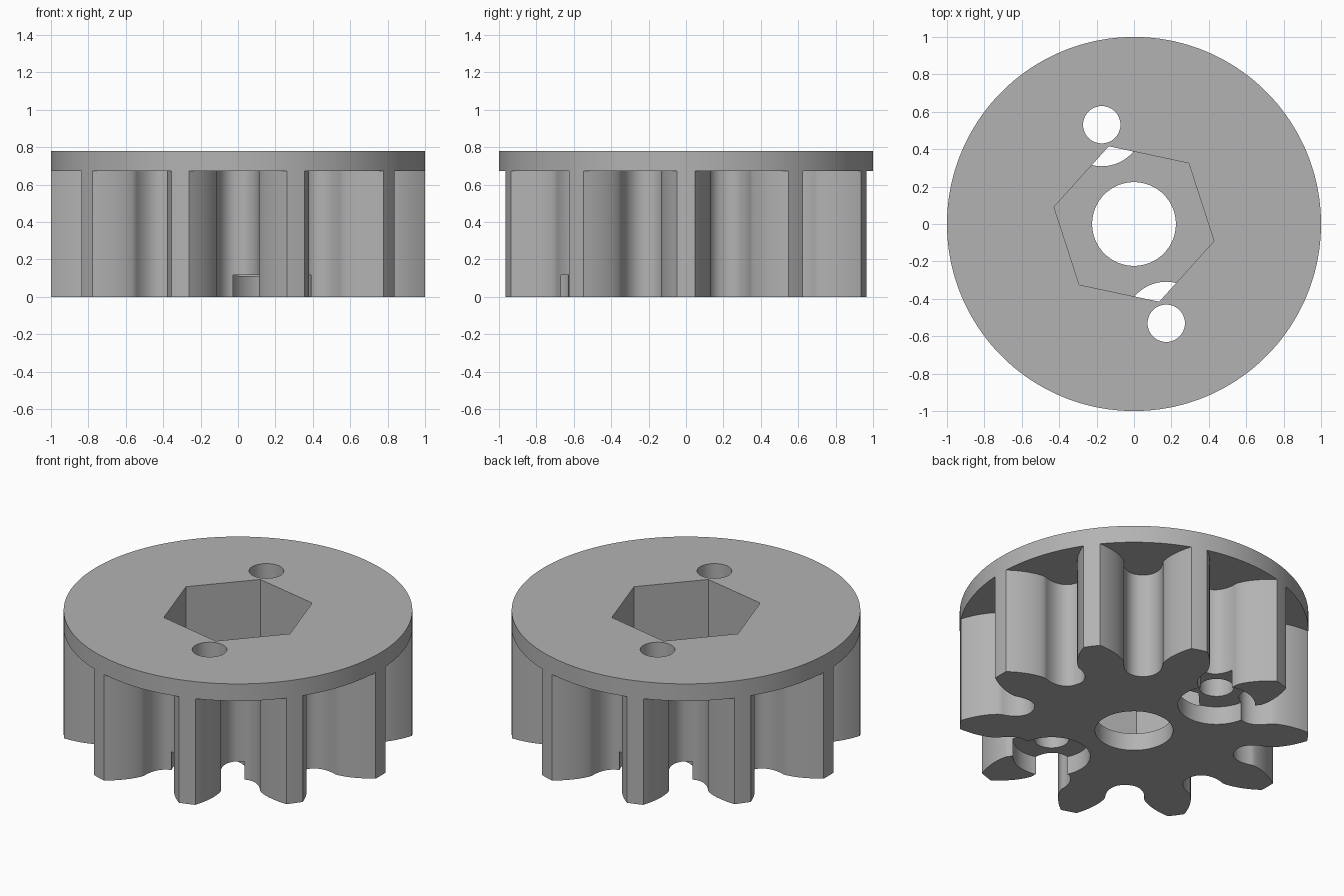
import bpy, bmesh
from math import sin, cos, tan, pi, acos, sqrt, atan2, hypot, radians

cube = bpy.data.objects.get("Cube")
if cube:
    bpy.data.objects.remove(cube)

TEETH = 10
OUTER = 1.0
HEIGHT = 0.78
FLANGE_Z = 0.672          # underside of the flange
FLOOR_Z = 0.11            # floor of the hexagonal pocket
MODULE = 2 * OUTER / (TEETH + 2)
PITCH = MODULE * TEETH / 2
PRESSURE = radians(20)
BASE = PITCH * cos(PRESSURE)

grey = bpy.data.materials.new("plain grey")
grey.use_nodes = True
colour = (0.45, 0.45, 0.45, 1)
grey.diffuse_color = colour
grey.node_tree.nodes["Principled BSDF"].inputs["Base Color"].default_value = colour


def polar(r, a):
    return r * cos(a), r * sin(a)


def circle(r, n, centre=(0, 0), turn=0.0):
    return [(centre[0] + r * cos(turn + 2 * pi * i / n),
             centre[1] + r * sin(turn + 2 * pi * i / n)) for i in range(n)]


def prisms(name, outlines, z0, z1):
    """One object made of upright prisms, one per outline."""
    bm = bmesh.new()
    for outline in outlines:
        low = [bm.verts.new((x, y, z0)) for x, y in outline]
        high = [bm.verts.new((x, y, z1)) for x, y in outline]
        bm.faces.new(low[::-1])
        bm.faces.new(high)
        n = len(low)
        for i in range(n):
            j = (i + 1) % n
            bm.faces.new((low[i], low[j], high[j], high[i]))
    bmesh.ops.recalc_face_normals(bm, faces=bm.faces)
    mesh = bpy.data.meshes.new(name)
    bm.to_mesh(mesh)
    bm.free()
    mesh.materials.append(grey)
    obj = bpy.data.objects.new(name, mesh)
    bpy.context.collection.objects.link(obj)
    return obj


def gap_half_angle(r):
    """Half the angle between two involute flanks at radius r."""
    a = acos(BASE / r)
    inv = tan(PRESSURE) - PRESSURE
    return pi / TEETH - (pi / 2 / TEETH + inv - (tan(a) - a))


def gap_side():
    """Radius and half angle along one side of a tooth gap, root to outside."""
    tip = 0.38 * MODULE                      # rounding of the generating rack
    depth = 1.25 * MODULE - tip
    offset = pi * MODULE / 4 - depth * tan(PRESSURE) - tip / cos(PRESSURE)
    side = []
    for i in range(1, 200):
        roll = -offset / PITCH + 0.012 * i * (0.3 + 0.04 * i)
        x, y = offset + PITCH * roll, -depth
        d = hypot(x, y)
        x, y = x + tip * x / d, PITCH + y + tip * y / d
        r, a = hypot(x, y), atan2(x, y) - roll
        if r > BASE and a <= gap_half_angle(r):
            break
        if r > PITCH:
            break
        side.append((r, a))
    start = max(side[-1][0], BASE) + 0.006
    steps = 12
    for i in range(steps + 1):
        r = start + (OUTER + 0.02 - start) * i / steps
        side.append((r, gap_half_angle(r)))
    side.append((OUTER + 0.1, side[-1][1]))
    return side


# Solid round blank
body = prisms("flanged_pinion", [circle(OUTER, 180)], 0, HEIGHT)

# Tooth gaps below the flange
side = gap_side()
gaps = []
for k in range(TEETH):
    mid = (k + 0.5) * 2 * pi / TEETH
    gaps.append([polar(r, mid - a) for r, a in reversed(side)]
                + [polar(side[0][0] - 0.0005, mid)]
                + [polar(r, mid + a) for r, a in side])

# Shaft bore, hexagonal pocket, two screw holes with recesses underneath
turn = radians(108)
centres = [polar(0.558, turn), polar(0.558, turn + pi)]
cutters = [
    prisms("tooth_gap_cutter", gaps, -0.1, FLANGE_Z),
    prisms("hex_pocket_cutter", [circle(0.437, 6, turn=turn)], FLOOR_Z, HEIGHT + 0.1),
    prisms("bore_cutter", [circle(0.224, 64)], -0.1, HEIGHT + 0.15),
    prisms("screw_recess_cutter", [circle(0.222, 64, c) for c in centres], -0.12, 0.115),
    prisms("screw_hole_cutter", [circle(0.1, 40, c) for c in centres], -0.15, HEIGHT + 0.2),
]

bpy.ops.object.select_all(action="DESELECT")
bpy.context.view_layer.objects.active = body
body.select_set(True)
for cutter in cutters:
    cutter.hide_render = True
    mod = body.modifiers.new(cutter.name, "BOOLEAN")
    mod.operation = "DIFFERENCE"
    mod.solver = "EXACT"
    mod.object = cutter
    bpy.ops.object.modifier_apply(modifier=mod.name)
for cutter in cutters:
    bpy.data.objects.remove(cutter)

bpy.ops.object.shade_smooth_by_angle(angle=radians(25))
